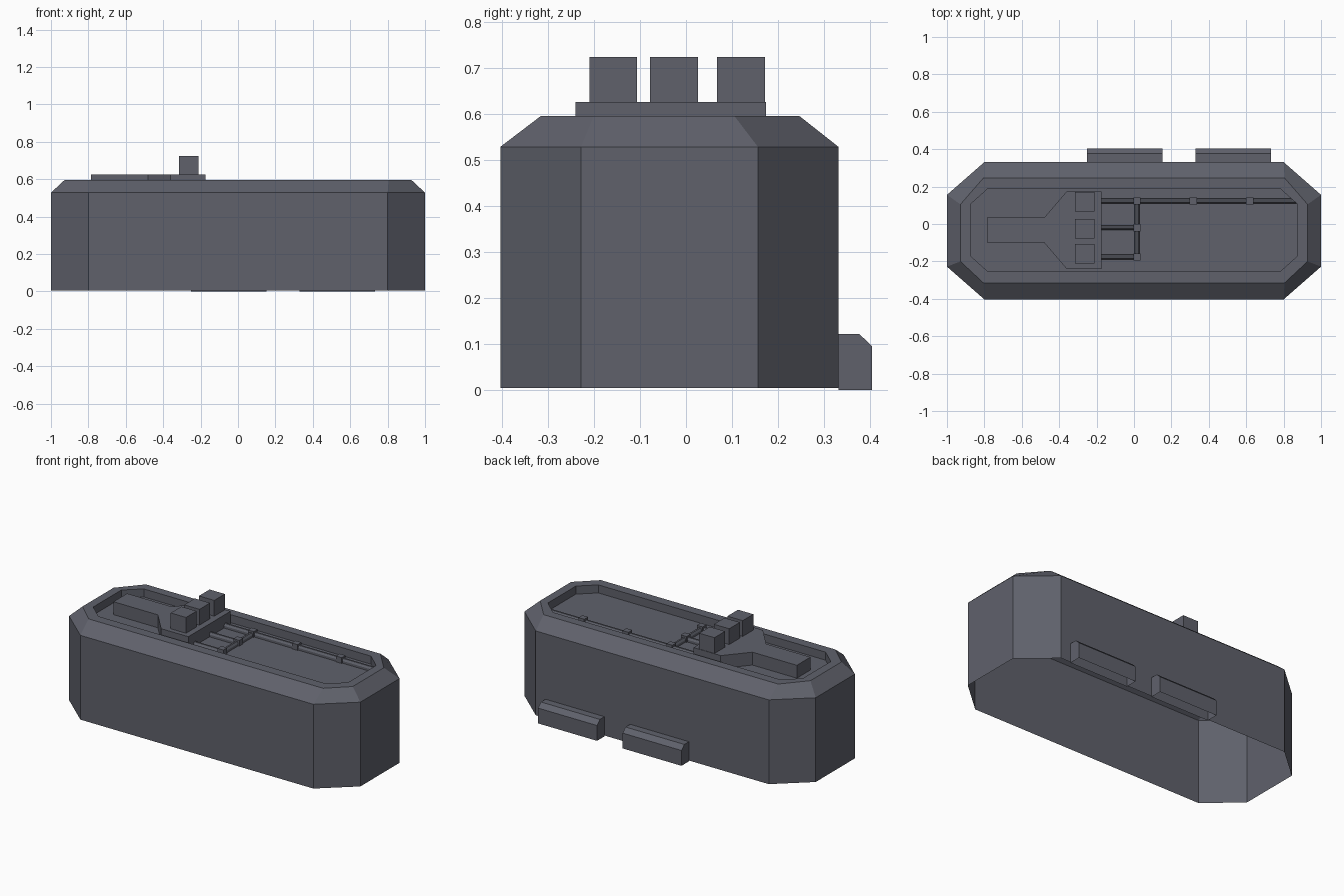
import bpy, bmesh

if "Cube" in bpy.data.objects:
    bpy.data.objects.remove(bpy.data.objects["Cube"])

mat = bpy.data.materials.new("slate_grey")
mat.diffuse_color = (0.115, 0.12, 0.148, 1)
mat.use_nodes = True
mat.node_tree.nodes["Principled BSDF"].inputs["Base Color"].default_value = mat.diffuse_color

FLOOR = 0.545   # recessed roof deck height
DECK = 0.625    # raised plateau height


def finish(bm, name):
    me = bpy.data.meshes.new(name)
    bm.to_mesh(me)
    bm.free()
    me.materials.append(mat)
    ob = bpy.data.objects.new(name, me)
    bpy.context.collection.objects.link(ob)
    return ob


def octagon(hx, y0, y1, cx, cy0, cy1):
    """Outline with chamfered corners: cx is the flat half length, cy0..cy1 the flat end."""
    return [(-cx, y0), (cx, y0), (hx, cy0), (hx, cy1),
            (cx, y1), (-cx, y1), (-hx, cy1), (-hx, cy0)]


def loft(name, rings, cap_bottom=False):
    """Stack (outline, z) rings and close the last one."""
    bm = bmesh.new()
    loops = [[bm.verts.new((x, y, z)) for x, y in pts] for pts, z in rings]
    for a, b in zip(loops, loops[1:]):
        n = len(a)
        for i in range(n):
            j = (i + 1) % n
            bm.faces.new((a[i], a[j], b[j], b[i]))
    bm.faces.new(loops[-1])
    if cap_bottom:
        bm.faces.new(loops[0][::-1])
    return finish(bm, name)


def box(name, x0, x1, y0, y1, z0, z1):
    pts = [(x0, y0), (x1, y0), (x1, y1), (x0, y1)]
    return loft(name, [(pts, z0), (pts, z1)], True)


# Main shell, open underneath, with sloped shoulder, rim and sunken roof
outer = octagon(1.0, -0.403, 0.331, 0.8, -0.228, 0.156)
rim = octagon(0.928, -0.315, 0.246, 0.805, -0.2, 0.105)
inner = octagon(0.875, -0.255, 0.19, 0.78, -0.17, 0.105)
loft("building_shell", [(outer, 0.005), (outer, 0.528), (rim, 0.595),
                        (inner, 0.595), (inner, FLOOR)])

# Raised T-shaped plateau on the roof
half = [(-0.785, -0.1), (-0.48, -0.1), (-0.36, -0.24), (-0.173, -0.24)]
cy = -0.033
plateau = half + [(x, 2 * cy - y) for x, y in reversed(half)]
loft("roof_plateau", [(plateau, FLOOR), (plateau, DECK)])

# Three rooftop units with a pipe leading from each
rows = [(-0.158, -0.176), (-0.026, -0.02), (0.119, 0.122)]
for i, (yb, yp) in enumerate(rows):
    box(f"roof_unit_{i+1}", -0.315, -0.21, yb - 0.052, yb + 0.052, DECK - 0.005, 0.723)


def pipe(name, a, b, along_x, c, r=0.013):
    """Low pipe with bevelled top lying on the roof deck."""
    prof = [(-r, 0), (r, 0), (r, 0.014), (r * 0.4, 0.026), (-r * 0.4, 0.026), (-r, 0.014)]
    bm = bmesh.new()
    ends = []
    for t in (a, b):
        ends.append([bm.verts.new((t, c + u, FLOOR + w) if along_x else (c + u, t, FLOOR + w))
                     for u, w in prof])
    n = len(prof)
    for i in range(n):
        j = (i + 1) % n
        bm.faces.new((ends[0][i], ends[0][j], ends[1][j], ends[1][i]))
    bm.faces.new(ends[0][::-1])
    bm.faces.new(ends[1])
    bmesh.ops.recalc_face_normals(bm, faces=bm.faces)
    finish(bm, name)


pipe("pipe_front", -0.2, 0.016, True, rows[0][1])
pipe("pipe_middle", -0.2, 0.016, True, rows[1][1])
pipe("pipe_long", -0.2, 0.875, True, rows[2][1])
pipe("pipe_cross", rows[0][1], rows[2][1], False, 0.016)

# Square pipe joints
joints = [(0.016, yp) for _, yp in rows] + [(0.317, 0.122), (0.62, 0.122)]
for i, (x, y) in enumerate(joints):
    box(f"pipe_joint_{i+1}", x - 0.02, x + 0.02, y - 0.019, y + 0.019, FLOOR, FLOOR + 0.036)

# Two chamfered housings along the back wall, open underneath
for i, (x0, x1) in enumerate([(-0.252, 0.152), (0.328, 0.733)]):
    def rect(y1):
        return [(x0, 0.331), (x1, 0.331), (x1, y1), (x0, y1)]
    loft(f"rear_housing_{i+1}", [(rect(0.404), 0.0), (rect(0.404), 0.095), (rect(0.376), 0.122)])
